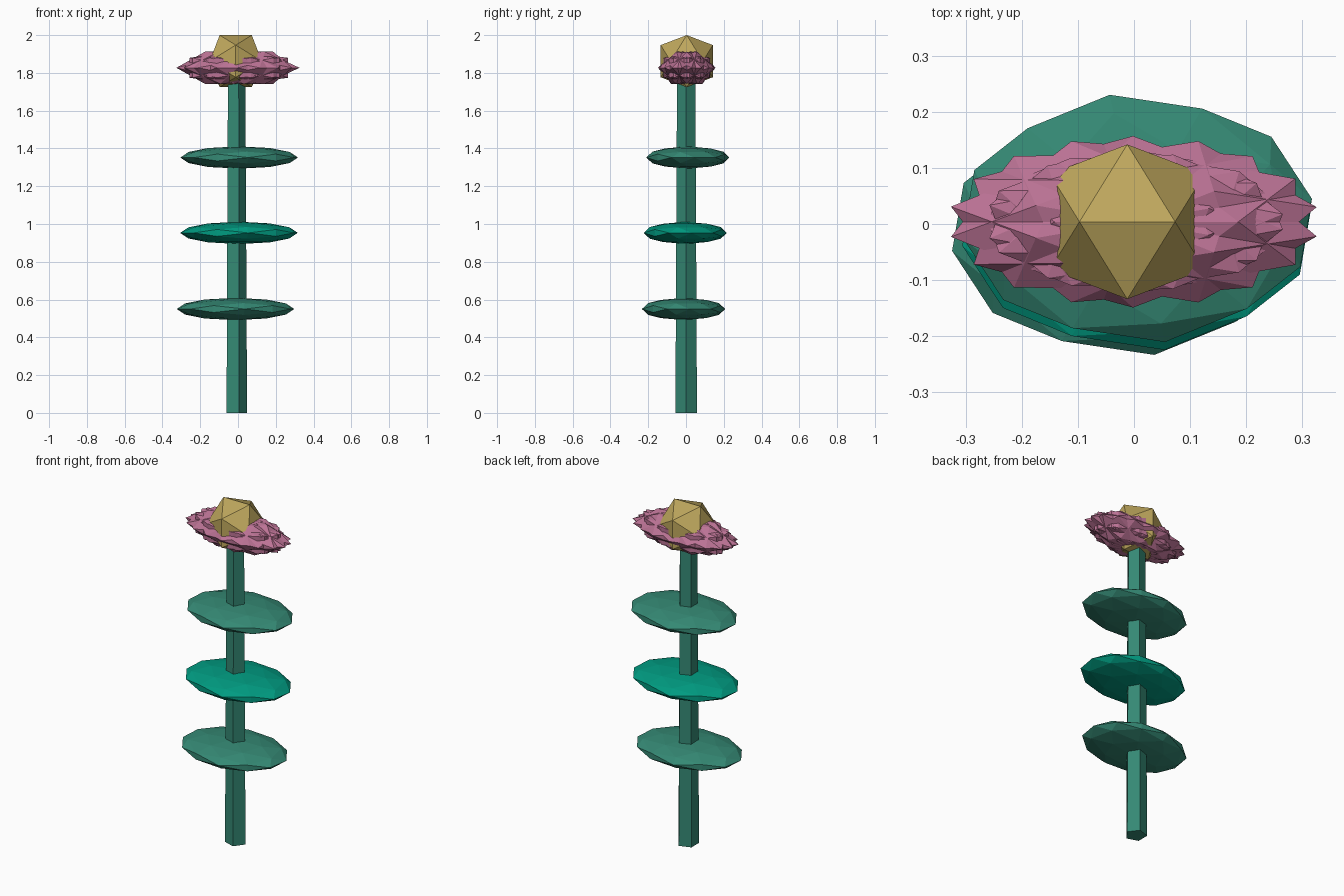
import bpy, bmesh
from math import cos, sin, radians, tau, sqrt
from mathutils import Matrix, Vector

if "Cube" in bpy.data.objects:
    bpy.data.objects.remove(bpy.data.objects["Cube"])

PHI = (1 + sqrt(5)) / 2
AXIS_X, AXIS_Y = -0.012, 0.004


def material(name, rgb):
    m = bpy.data.materials.new(name)
    m.diffuse_color = (*rgb, 1)
    m.use_nodes = True
    m.node_tree.nodes["Principled BSDF"].inputs["Base Color"].default_value = m.diffuse_color
    return m


def make_object(name, bm, mat):
    bmesh.ops.recalc_face_normals(bm, faces=bm.faces)
    me = bpy.data.meshes.new(name)
    bm.to_mesh(me)
    bm.free()
    me.materials.append(mat)
    ob = bpy.data.objects.new(name, me)
    bpy.context.collection.objects.link(ob)
    return ob


def faceted_ball(name, centre, radii, turn, mat, detail=0):
    """Icosahedron with an edge on top, turned about z, then squashed."""
    bm = bmesh.new()
    for s in (-1, 1):
        for t in (-PHI, PHI):
            for p in ((s, 0, t), (0, t, s), (t, s, 0)):
                bm.verts.new(p)
    bmesh.ops.convex_hull(bm, input=bm.verts[:])
    for _ in range(detail):
        bmesh.ops.subdivide_edges(bm, edges=bm.edges[:], cuts=1, use_grid_fill=True)
    for v in bm.verts:
        v.co.normalize()
    mat4 = (Matrix.Translation(Vector(centre)) @ Matrix.Diagonal((*radii, 1))
            @ Matrix.Rotation(turn, 4, 'Z'))
    bm.transform(mat4)
    return make_object(name, bm, mat)


green = material("leaf_green", (0.035, 0.25, 0.175))
bright = material("bright_green", (0.0, 0.33, 0.22))
pink = material("petal_pink", (0.50, 0.17, 0.30))
gold = material("centre_gold", (0.52, 0.39, 0.11))

# Five-sided tapered stem
bm = bmesh.new()
bmesh.ops.create_cone(bm, cap_ends=True, segments=5, radius1=0.06, radius2=0.051, depth=1.8)
first = max(bm.verts, key=lambda v: v.co.x)
spin = -Vector((first.co.x, first.co.y)).angle_signed(Vector((1, 0)))
bm.transform(Matrix.Translation((AXIS_X, AXIS_Y - 0.003, 0.9)) @ Matrix.Rotation(spin, 4, 'Z'))
make_object("stem", bm, green)

# Three flattened leaf discs
leaves = [("lower_leaf", -0.013, -0.013, 0.55, green),
          ("middle_leaf", 0.005, -0.004, 0.953, bright),
          ("upper_leaf", 0.006, 0.01, 1.352, green)]
for name, x, y, z, mat in leaves:
    faceted_ball(name, (x, y, z), (0.315, 0.223, 0.059), radians(9), mat, detail=1)

# Overlapping spiky petals
COUNT = 9
for i in range(COUNT):
    a = tau * i / COUNT
    faceted_ball(f"petal_{i + 1}", (0.022 * cos(a), 0.004 + 0.008 * sin(a), 1.827),
                 (0.312, 0.146, 0.1), a, pink)

# Flower centre
faceted_ball("flower_centre", (AXIS_X, AXIS_Y, 1.862), (0.162, 0.162, 0.162), 0, gold)
